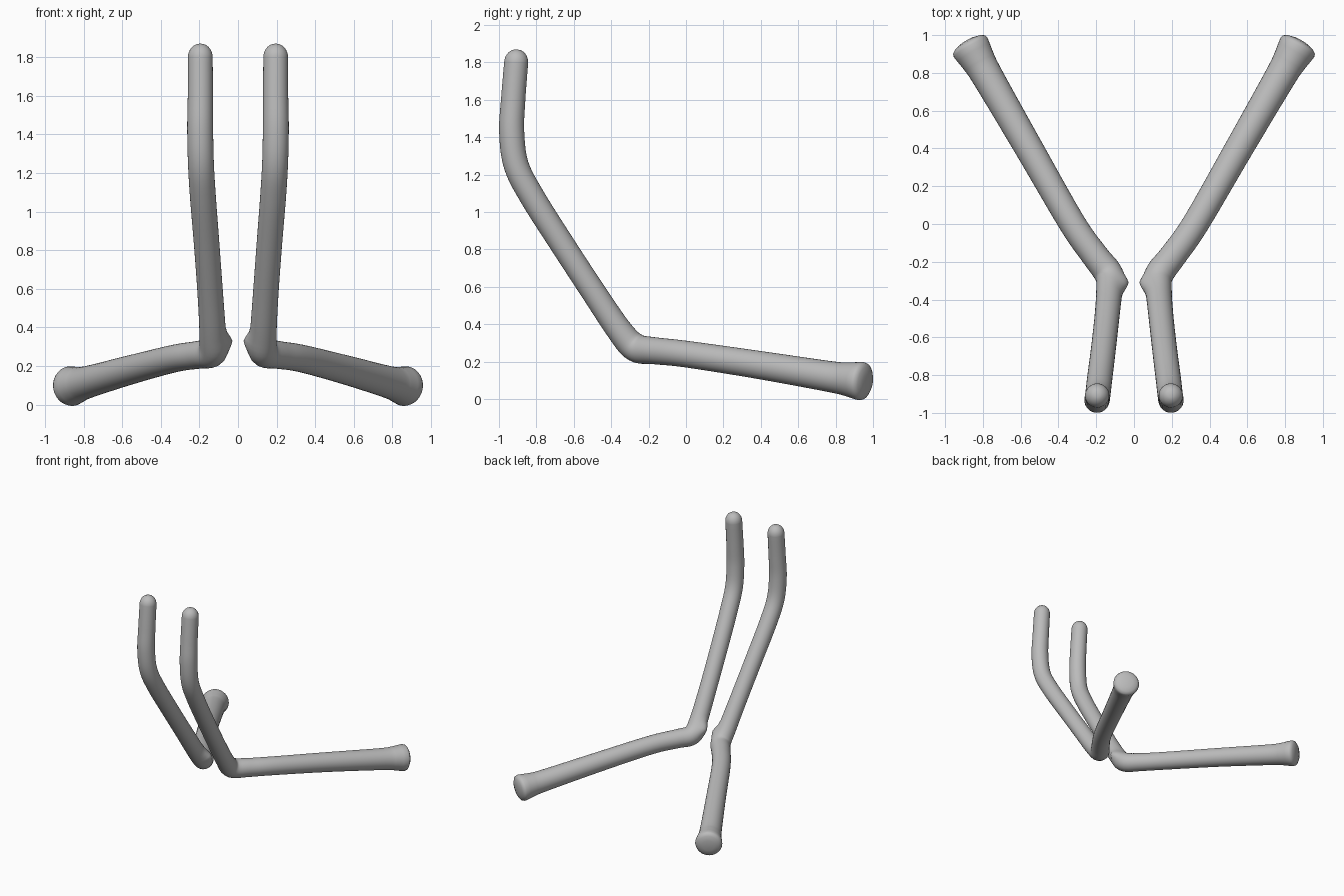
import bpy, bmesh, math
from mathutils import Vector

if "Cube" in bpy.data.objects:
    bpy.data.objects.remove(bpy.data.objects["Cube"])

SIDES = 32
grey = bpy.data.materials.new("plain grey")
grey.diffuse_color = (0.5, 0.5, 0.5, 1)
grey.use_nodes = True
grey.node_tree.nodes["Principled BSDF"].inputs["Base Color"].default_value = grey.diffuse_color

# Centre line of one bent rod: x, y, z, radius
PATH = [
    (0.195, -0.908, 1.80, 0.064),
    (0.195, -0.924, 1.60, 0.065),
    (0.196, -0.932, 1.43, 0.067),
    (0.192, -0.908, 1.25, 0.067),
    (0.182, -0.822, 1.08, 0.067),
    (0.163, -0.670, 0.84, 0.066),
    (0.144, -0.500, 0.58, 0.066),
    (0.131, -0.355, 0.365, 0.069),
    (0.132, -0.270, 0.275, 0.076),
    (0.205, -0.170, 0.258, 0.072),
    (0.325, 0.000, 0.240, 0.071),
    (0.550, 0.390, 0.182, 0.075),
    (0.775, 0.780, 0.118, 0.083),
    (0.830, 0.875, 0.104, 0.092),
]


def catmull(points, steps):
    """Smooth the path, radius included."""
    p = [Vector(q) for q in points]
    p = [2 * p[0] - p[1]] + p + [2 * p[-1] - p[-2]]
    out = []
    for i in range(1, len(p) - 2):
        a, b, c, d = p[i - 1:i + 3]
        for s in range(steps):
            t = s / steps
            out.append(0.5 * (2 * b + (c - a) * t + (2 * a - 5 * b + 4 * c - d) * t * t
                              + (3 * b - a - 3 * c + d) * t ** 3))
    return out + [p[-2]]


def make_rod(name, side):
    line = catmull(PATH, 5)
    centres = [Vector(q[:3]) for q in line]
    radii = [q[3] for q in line]
    n = len(centres)
    tangents = [(centres[min(i + 1, n - 1)] - centres[max(i - 1, 0)]).normalized()
                for i in range(n)]
    # Rounded upper tip
    tip = []
    for k in range(1, 7):
        a = math.radians(90 - 14 * k)
        tip.append((centres[0] - tangents[0] * 0.07 * math.sin(a),
                    radii[0] * math.cos(a), tangents[0]))
    # Flared foot with a shallow domed end
    e, t = centres[-1], tangents[-1]
    foot = [(e + t * d, r, t) for d, r in
            ((0.035, 0.098), (0.070, 0.103), (0.086, 0.098), (0.098, 0.080), (0.108, 0.045))]
    rings = tip + list(zip(centres, radii, tangents)) + foot

    bm = bmesh.new()
    u = Vector((1, 0, 0))
    loops = []
    for c, r, t in rings:
        u = (u - t * u.dot(t)).normalized()
        v = t.cross(u)
        ring = []
        for k in range(SIDES):
            a = 2 * math.pi * k / SIDES
            p = c + (u * math.cos(a) + v * math.sin(a)) * r
            # Small knob on the inner side of the knee
            p.x -= 0.028 * math.exp(-((p - Vector((0.06, -0.31, 0.335))).length / 0.045) ** 2)
            ring.append(bm.verts.new((p.x * side, p.y, p.z)))
        loops.append(ring)
    for a, b in zip(loops, loops[1:]):
        for k in range(SIDES):
            j = (k + 1) % SIDES
            bm.faces.new((a[k], a[j], b[j], b[k]))
    bm.faces.new(loops[0])
    bm.faces.new(loops[-1])
    bmesh.ops.recalc_face_normals(bm, faces=bm.faces)
    for f in bm.faces:
        f.smooth = True
    me = bpy.data.meshes.new(name)
    bm.to_mesh(me)
    bm.free()
    me.materials.append(grey)
    bpy.context.collection.objects.link(bpy.data.objects.new(name, me))


make_rod("right_rod", 1)
make_rod("left_rod", -1)
